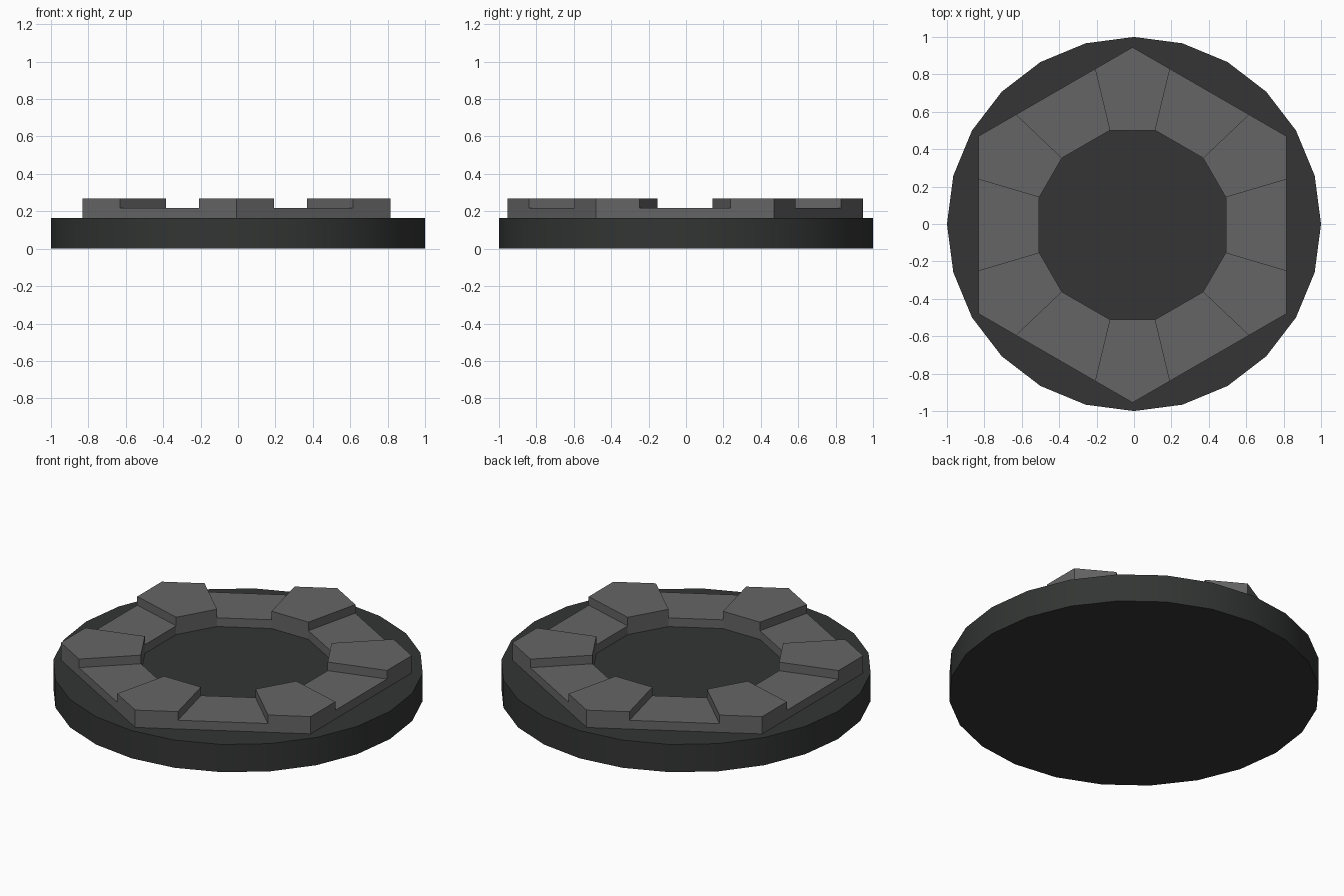
import bpy, bmesh, math

if "Cube" in bpy.data.objects:
    bpy.data.objects.remove(bpy.data.objects["Cube"])

BASE_H, LOW_H, HIGH_H = 0.165, 0.217, 0.268
CX, CY = -0.008, -0.005      # ring sits slightly off centre
R_OUT, R_IN, HALF = 0.95, 0.52, 13.5


def material(name, col):
    m = bpy.data.materials.new(name)
    m.diffuse_color = (*col, 1)
    m.use_nodes = True
    m.node_tree.nodes["Principled BSDF"].inputs["Base Color"].default_value = m.diffuse_color
    return m


# Dark round base, 24 sides
bpy.ops.mesh.primitive_cylinder_add(vertices=24, radius=1, depth=BASE_H,
                                    location=(0, 0, BASE_H / 2))
base = bpy.context.object
base.name = "round_base"
base.data.materials.append(material("dark_grey", (0.033, 0.036, 0.034)))
bpy.ops.object.shade_smooth_by_angle(angle=math.radians(30))

# Hexagonal ring: flat layout of six corner blocks and six side blocks
bm = bmesh.new()


def point(deg, r):
    a = math.radians(deg)
    return bm.verts.new((CX + r * math.cos(a), CY + r * math.sin(a), BASE_H))


apothem = R_OUT * math.cos(math.radians(30))
r_split = apothem / math.cos(math.radians(30 - HALF))
cuts = []
for i in range(6):
    for s in (-HALF, HALF):
        d = 30 + 60 * i + s
        cuts.append((point(d, R_IN), point(d, r_split)))
for i in range(12):
    (a, b), (c, d) = cuts[i], cuts[(i + 1) % 12]
    tip = [point(30 * i + 30, R_OUT)] if i % 2 == 0 else []
    bm.faces.new([a, b, *tip, d, c])


def raise_faces(faces, h):
    out = bmesh.ops.extrude_face_region(bm, geom=faces)["geom"]
    for e in out:
        if isinstance(e, bmesh.types.BMVert):
            e.co.z = h
    return [e for e in out if isinstance(e, bmesh.types.BMFace)]


# Raise the whole ring, then the corner blocks
top = raise_faces(bm.faces[:], LOW_H)
raise_faces([f for f in top if len(f.verts) == 5], HIGH_H)
bmesh.ops.recalc_face_normals(bm, faces=bm.faces[:])

mesh = bpy.data.meshes.new("hexagonal_ring")
bm.to_mesh(mesh)
bm.free()
mesh.materials.append(material("mid_grey", (0.13, 0.13, 0.13)))
ring = bpy.data.objects.new("hexagonal_ring", mesh)
bpy.context.collection.objects.link(ring)
